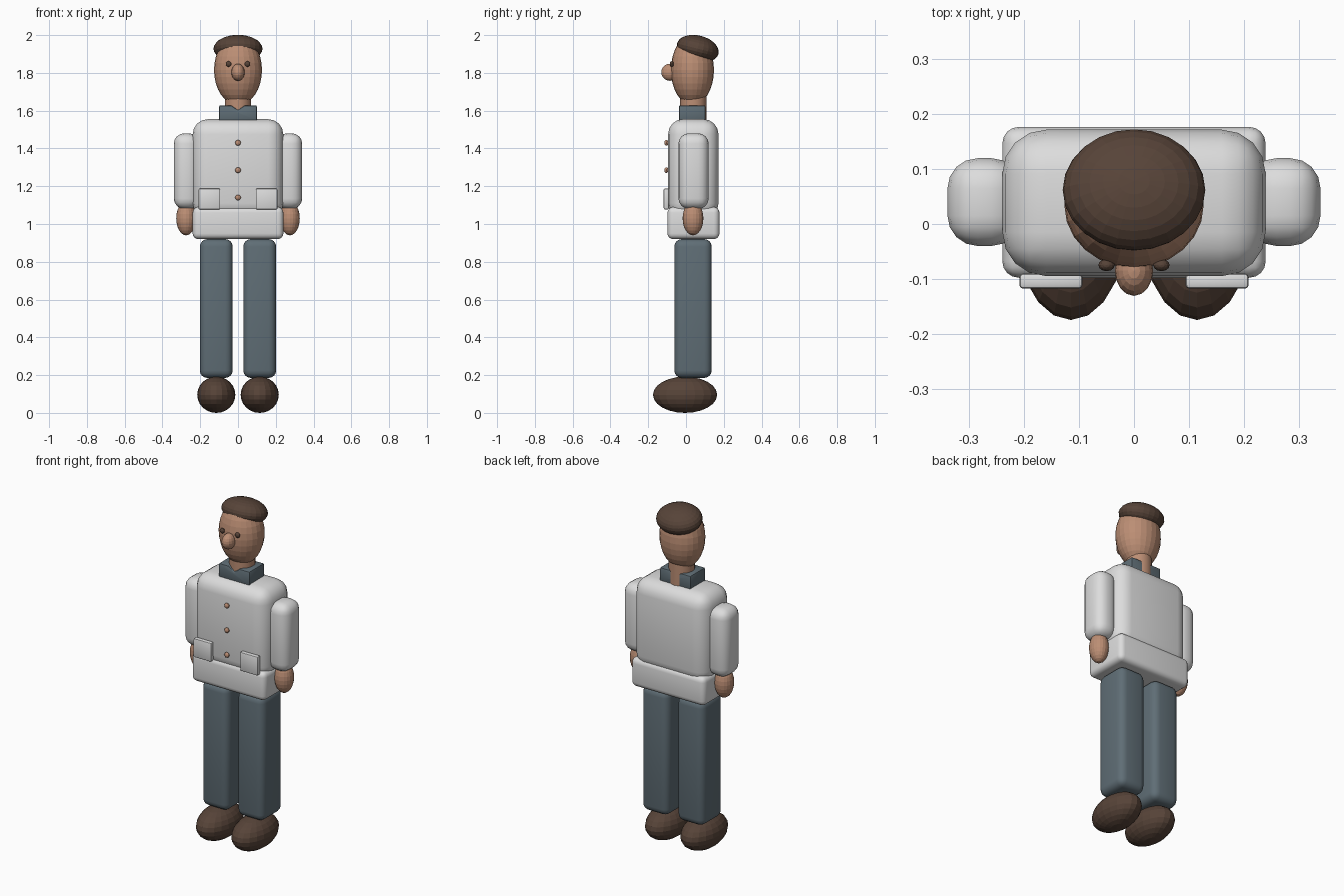
import bpy, bmesh, math
from mathutils import Matrix, Vector

if "Cube" in bpy.data.objects:
    bpy.data.objects.remove(bpy.data.objects["Cube"])


def make_material(name, rgb):
    m = bpy.data.materials.new(name)
    m.diffuse_color = (*rgb, 1)
    m.use_nodes = True
    m.node_tree.nodes["Principled BSDF"].inputs["Base Color"].default_value = m.diffuse_color
    return m


WHITE = make_material("jacket_white", (0.72, 0.72, 0.72))
SLATE = make_material("slate_cloth", (0.115, 0.155, 0.18))
SKIN = make_material("skin", (0.50, 0.27, 0.175))
BROWN = make_material("dark_brown", (0.095, 0.057, 0.04))


def finish(name, bm, mat, smooth):
    bmesh.ops.recalc_face_normals(bm, faces=bm.faces)
    me = bpy.data.meshes.new(name)
    bm.to_mesh(me)
    bm.free()
    me.materials.append(mat)
    ob = bpy.data.objects.new(name, me)
    bpy.context.collection.objects.link(ob)
    if smooth:
        bpy.ops.object.select_all(action='DESELECT')
        ob.select_set(True)
        bpy.context.view_layer.objects.active = ob
        bpy.ops.object.shade_smooth_by_angle(angle=math.radians(35))
    return ob


def rounded_box(name, lo, hi, bevel, mat, segments=4):
    lo, hi = Vector(lo), Vector(hi)
    bm = bmesh.new()
    bmesh.ops.create_cube(bm, size=1, matrix=Matrix.Translation((lo + hi) / 2) @ Matrix.Diagonal((*(hi - lo), 1)))
    bmesh.ops.bevel(bm, geom=bm.edges[:], offset=bevel, segments=segments, profile=0.5, affect='EDGES')
    return finish(name, bm, mat, True)


def ellipsoid(name, centre, radii, mat, tilt=0, seg=20, rings=12):
    bm = bmesh.new()
    m = Matrix.Translation(centre) @ Matrix.Rotation(math.radians(tilt), 4, 'X') @ Matrix.Diagonal((*radii, 1))
    bmesh.ops.create_uvsphere(bm, u_segments=seg, v_segments=rings, radius=1, matrix=m)
    return finish(name, bm, mat, False)


# Jacket body and hem
rounded_box("jacket_body", (-0.24, -0.095, 1.03), (0.24, 0.172, 1.555), 0.08, WHITE)
rounded_box("jacket_hem", (-0.24, -0.098, 0.92), (0.24, 0.177, 1.09), 0.03, WHITE)

# Limbs, pockets and eyes on both sides
for side, s in (("left", 1), ("right", -1)):
    def box(name, x0, x1, y0, y1, z0, z1, bevel, mat, seg=4):
        a, b = sorted((s * x0, s * x1))
        rounded_box(f"{side}_{name}", (a, y0, z0), (b, y1, z1), bevel, mat, seg)

    box("leg", 0.028, 0.202, -0.062, 0.136, 0.185, 0.92, 0.04, SLATE)
    box("sleeve", 0.205, 0.34, -0.04, 0.12, 1.08, 1.48, 0.055, WHITE)
    box("pocket", 0.094, 0.209, -0.118, -0.09, 1.077, 1.188, 0.007, WHITE, 2)
    ellipsoid(f"{side}_hand", (s * 0.275, 0.037, 1.03), (0.052, 0.055, 0.09), SKIN)
    ellipsoid(f"{side}_shoe", (s * 0.115, -0.005, 0.096), (0.101, 0.17, 0.096), BROWN)
    ellipsoid(f"{side}_eye", (s * 0.05, -0.075, 1.847), (0.015, 0.011, 0.015), BROWN, seg=12, rings=8)

# Front buttons
for i in range(3):
    ellipsoid(f"button_{i + 1}", (0, -0.104, 1.14 + 0.145 * i), (0.015, 0.011, 0.015), SKIN, seg=12, rings=8)

# Collar: block with a V notch
bm = bmesh.new()
profile = [(-0.1, 1.545), (0.1, 1.545), (0.1, 1.628), (0.035, 1.628), (0, 1.602), (-0.035, 1.628), (-0.1, 1.628)]
face = bm.faces.new([bm.verts.new((x, -0.037, z)) for x, z in profile])
ext = bmesh.ops.extrude_face_region(bm, geom=[face])
bmesh.ops.translate(bm, vec=(0, 0.139, 0), verts=[v for v in ext["geom"] if isinstance(v, bmesh.types.BMVert)])
bmesh.ops.recalc_face_normals(bm, faces=bm.faces)
bmesh.ops.bevel(bm, geom=bm.edges[:], offset=0.007, segments=2, profile=0.5, affect='EDGES')
finish("collar", bm, SLATE, True)

# Neck
bm = bmesh.new()
bmesh.ops.create_cone(bm, cap_ends=True, segments=20, radius1=0.07, radius2=0.07, depth=0.17,
                      matrix=Matrix.Translation((0, 0.039, 1.62)))
finish("neck", bm, SKIN, True)

# Head, nose and hair
ellipsoid("head", (0, 0.034, 1.815), (0.127, 0.114, 0.185), SKIN, seg=24, rings=16)
ellipsoid("nose", (0, -0.085, 1.803), (0.035, 0.046, 0.045), SKIN, seg=16, rings=10)
ellipsoid("hair", (0, 0.062, 1.928), (0.13, 0.113, 0.07), BROWN, tilt=-14, seg=24, rings=14)
